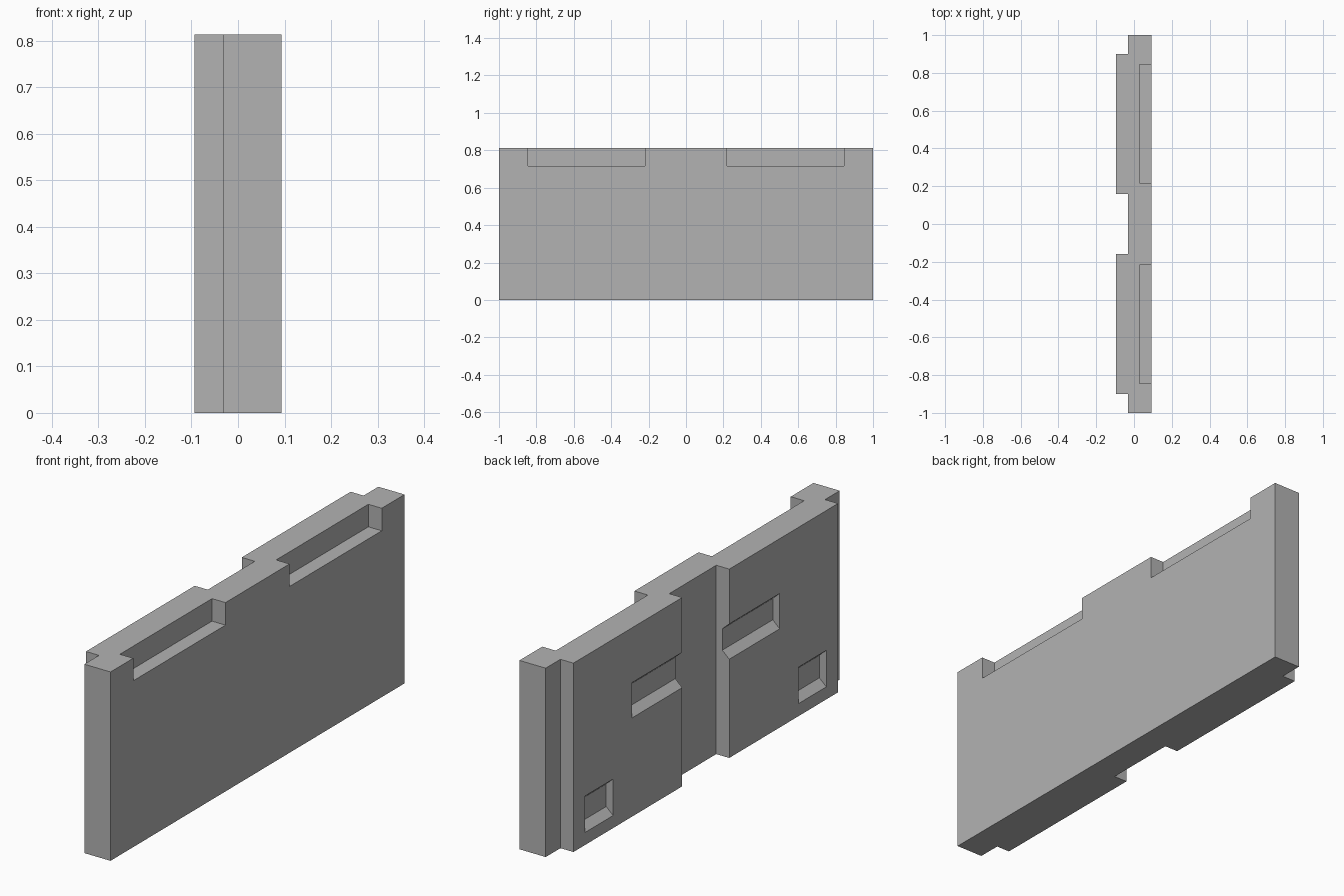
import bpy
import bmesh
from mathutils import Vector

cube = bpy.data.objects.get("Cube")
if cube:
    bpy.data.objects.remove(cube, do_unlink=True)

HEIGHT = 0.813
FRONT_X, STEP_X, BACK_X = -0.094, -0.032, 0.093

grey = bpy.data.materials.new("plain grey")
grey.use_nodes = True
colour = (0.45, 0.45, 0.45, 1)
grey.diffuse_color = colour
grey.node_tree.nodes["Principled BSDF"].inputs["Base Color"].default_value = colour


def prism(name, outline, direction):
    """Extrude a closed planar outline along a direction."""
    bm = bmesh.new()
    face = bm.faces.new([bm.verts.new(p) for p in outline])
    result = bmesh.ops.extrude_face_region(bm, geom=[face])
    moved = [v for v in result["geom"] if isinstance(v, bmesh.types.BMVert)]
    bmesh.ops.translate(bm, verts=moved, vec=Vector(direction))
    bmesh.ops.recalc_face_normals(bm, faces=bm.faces)
    mesh = bpy.data.meshes.new(name)
    bm.to_mesh(mesh)
    bm.free()
    mesh.materials.append(grey)
    obj = bpy.data.objects.new(name, mesh)
    bpy.context.collection.objects.link(obj)
    return obj


def slot(name, x_z, y0, y1):
    """Cutter with an x-z section running from y0 to y1."""
    cutter = prism(name, [(x, y0, z) for x, z in x_z], (0, y1 - y0, 0))
    cutter.hide_render = True
    return cutter


def pocket_section(z0, z1, depth=0.033, slope=0.03, extra=0.02):
    """Section that narrows in height towards the pocket floor."""
    flare = slope * extra / depth
    outer, inner = FRONT_X - extra, FRONT_X + depth
    return [(outer, z0 - flare), (inner, z0 + slope),
            (inner, z1 - slope), (outer, z1 + flare)]


# Slab with two raised panels on one side
half = [(STEP_X, 0.16), (FRONT_X, 0.16), (FRONT_X, 0.9), (STEP_X, 0.9),
        (STEP_X, 1), (BACK_X, 1)]
outline = half + [(x, -y) for x, y in reversed(half)]
slab = prism("wall_slab", [(x, y, 0) for x, y in outline], (0, 0, HEIGHT))

# Mirrored cutters: top notches, long edge grips and small corner pockets
notch = [(0.029, 0.716), (0.15, 0.716), (0.15, 0.9), (0.029, 0.9)]
cutters = []
for side, label in ((1, "back"), (-1, "front")):
    cutters += [
        slot(label + "_top_notch", notch, side * 0.218, side * 0.845),
        slot(label + "_grip", pocket_section(0.425, 0.577), side * 0.14, side * 0.503),
        slot(label + "_small_pocket", pocket_section(0.054, 0.211), side * 0.63, side * 0.82),
    ]

for cutter in cutters:
    cut = slab.modifiers.new(cutter.name, "BOOLEAN")
    cut.operation = "DIFFERENCE"
    cut.solver = "EXACT"
    cut.object = cutter

# Bake the cuts and drop the cutters
bpy.context.view_layer.update()
evaluated = slab.evaluated_get(bpy.context.evaluated_depsgraph_get())
baked = bpy.data.meshes.new_from_object(evaluated)
slab.modifiers.clear()
slab.data = baked
for cutter in cutters:
    bpy.data.objects.remove(cutter, do_unlink=True)
